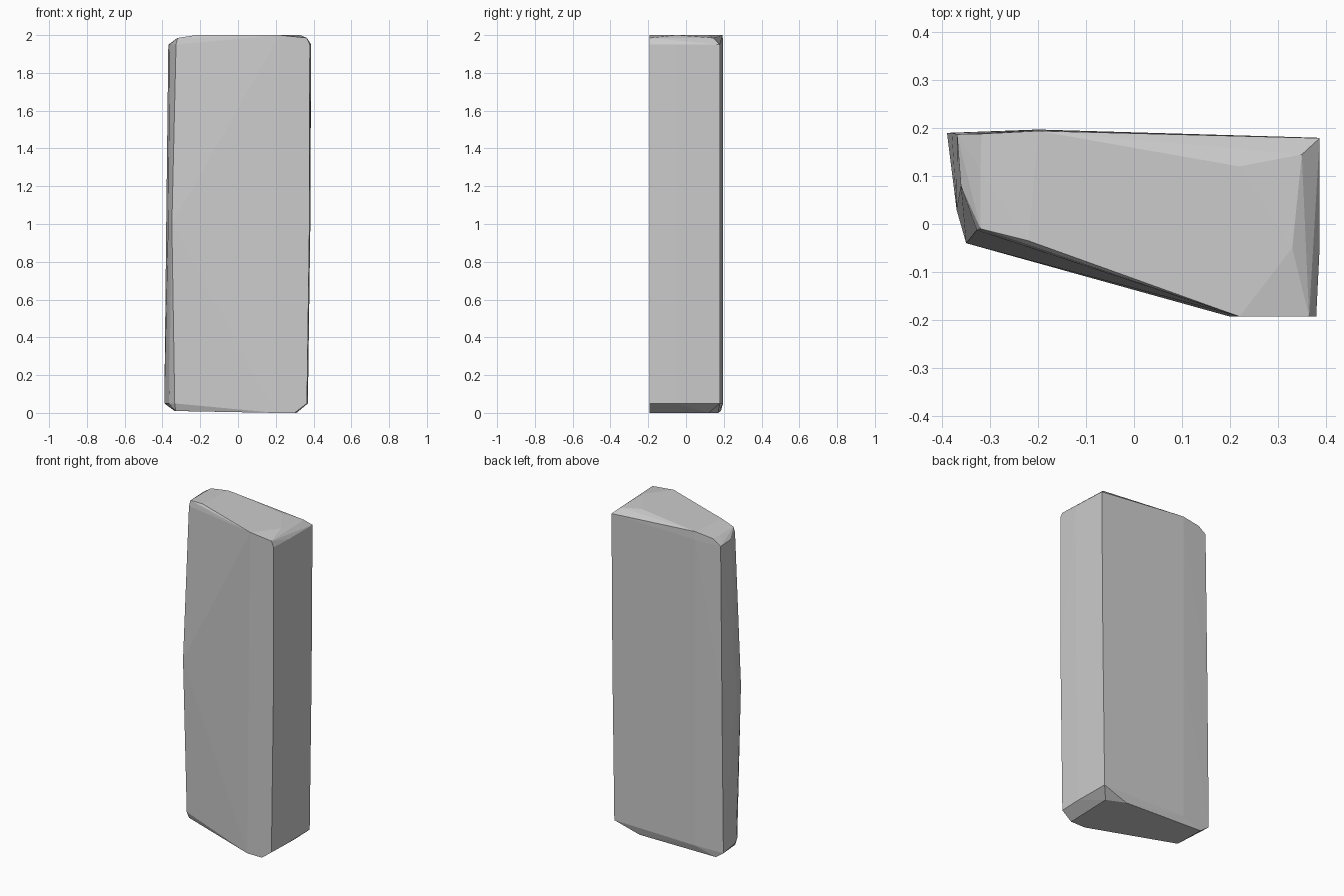
import bpy, bmesh

# Plan outlines (x, y) of the slab at several heights, bottom to top
layers = [
    # underside
    (0.005, [(0.20, -0.193), (0.30, -0.193), (0.31, 0.12), (0.20, 0.17)]),
    (0.015, [(-0.33, -0.01), (-0.335, 0.185)]),
    # lower rim
    (0.055, [(-0.335, -0.025), (-0.365, 0.03), (-0.39, 0.19), (-0.2, 0.196),
             (0.367, 0.18), (0.37, -0.05), (0.365, -0.193), (0.21, -0.193)]),
    # slight bulge at mid height
    (1.0, [(-0.35, -0.04), (-0.37, 0.03), (-0.38, 0.19), (-0.2, 0.197),
           (0.38, 0.18), (0.383, -0.05), (0.378, -0.193), (0.22, -0.193)]),
    # upper rim
    (1.95, [(-0.328, -0.013), (-0.361, 0.08), (-0.369, 0.187), (-0.2, 0.196),
            (0.387, 0.179), (0.387, -0.05), (0.38, -0.193)]),
    # top face
    (1.985, [(-0.32, -0.01), (-0.32, 0.11), (-0.318, 0.188), (0.35, 0.145),
             (0.35, -0.05), (0.365, -0.193)]),
    (2.0, [(-0.22, -0.035), (0.22, -0.193), (0.33, -0.05), (0.22, 0.12),
           (-0.2, 0.194)]),
]

# Chiselled stone slab: one hull around all outlines
bm = bmesh.new()
for z, outline in layers:
    for x, y in outline:
        bm.verts.new((x, y, z - 0.005 * (1 - z / 2)))
hull = bmesh.ops.convex_hull(bm, input=bm.verts[:])
loose = {v for v in hull["geom_interior"] + hull["geom_unused"]
         if isinstance(v, bmesh.types.BMVert) and not v.link_faces}
bmesh.ops.delete(bm, geom=list(loose), context='VERTS')
bmesh.ops.recalc_face_normals(bm, faces=bm.faces[:])

mesh = bpy.data.meshes.new("stone_slab")
bm.to_mesh(mesh)
bm.free()
slab = bpy.data.objects.new("stone_slab", mesh)
bpy.context.collection.objects.link(slab)
